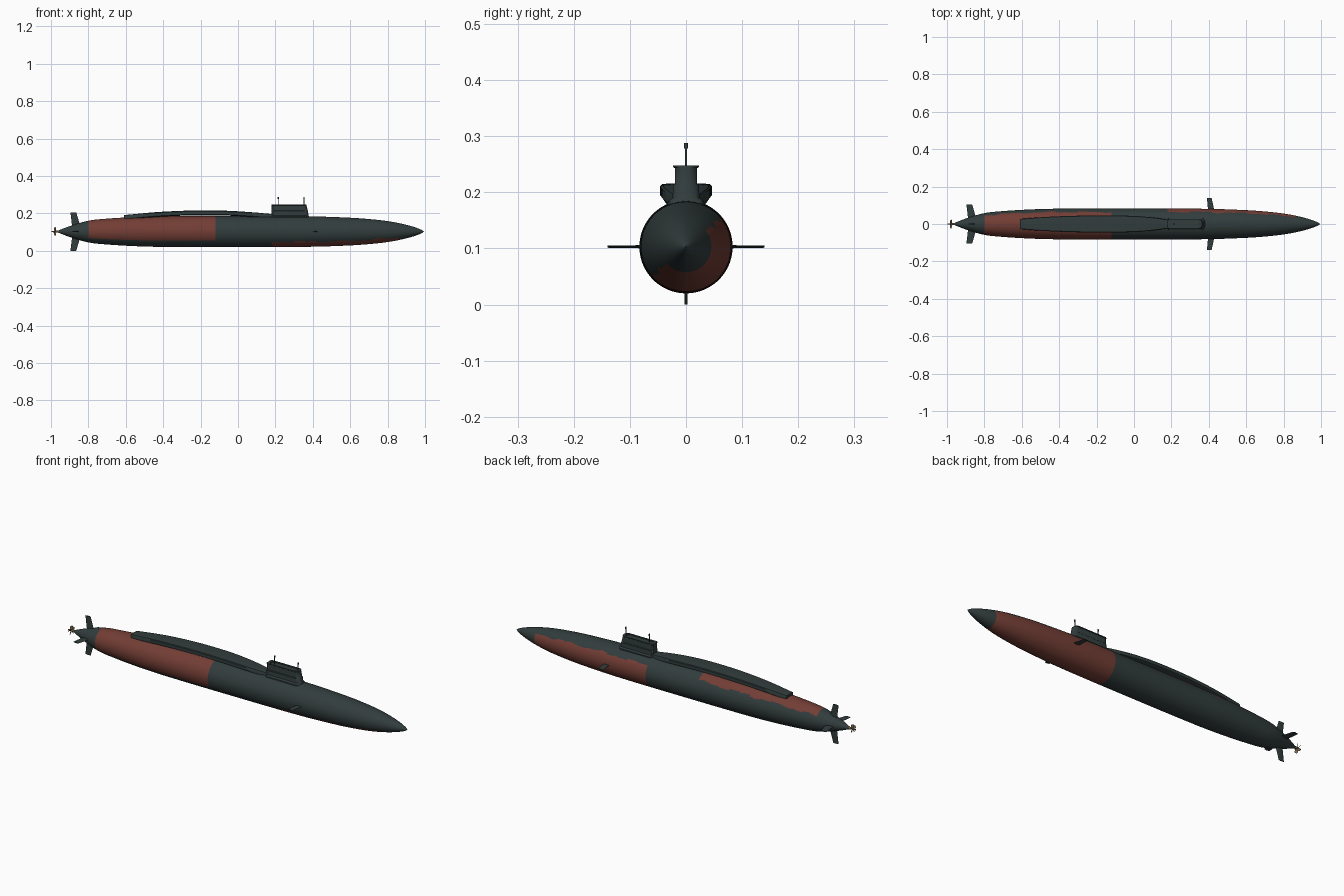
import bpy, bmesh, math
from mathutils import Matrix, Vector

if "Cube" in bpy.data.objects:
    bpy.data.objects.remove(bpy.data.objects["Cube"])

CZ = 0.103  # hull axis height


def material(name, rgb):
    m = bpy.data.materials.new(name)
    m.diffuse_color = (*rgb, 1)
    m.use_nodes = True
    m.node_tree.nodes["Principled BSDF"].inputs["Base Color"].default_value = m.diffuse_color
    return m


DARK = material("dark_grey_green", (0.032, 0.046, 0.046))
RED = material("rust_red", (0.17, 0.047, 0.035))
BRASS = material("dull_brass", (0.22, 0.16, 0.08))


def finish(bm, name, mats, angle=35):
    bmesh.ops.recalc_face_normals(bm, faces=bm.faces)
    me = bpy.data.meshes.new(name)
    bm.to_mesh(me)
    bm.free()
    ob = bpy.data.objects.new(name, me)
    bpy.context.collection.objects.link(ob)
    for m in mats:
        me.materials.append(m)
    bpy.ops.object.select_all(action='DESELECT')
    ob.select_set(True)
    bpy.context.view_layer.objects.active = ob
    bpy.ops.object.shade_smooth_by_angle(angle=math.radians(angle))
    return ob


def loft(bm, rings):
    """Skin closed rings of points and cap both ends."""
    vs = [[bm.verts.new(p) for p in r] for r in rings]
    n = len(vs[0])
    for a, b in zip(vs, vs[1:]):
        for i in range(n):
            bm.faces.new((a[i], a[(i + 1) % n], b[(i + 1) % n], b[i]))
    bm.faces.new(vs[0])
    bm.faces.new(vs[-1])


def curve(pts, x):
    """Smooth interpolation through (x, value) points."""
    def slope(i):
        a, b = pts[max(i - 1, 0)], pts[min(i + 1, len(pts) - 1)]
        return (b[1] - a[1]) / (b[0] - a[0])
    for i in range(len(pts) - 1):
        (x0, y0), (x1, y1) = pts[i], pts[i + 1]
        if x <= x1 or i == len(pts) - 2:
            h = x1 - x0
            t = min(max((x - x0) / h, 0), 1)
            return ((2*t**3 - 3*t*t + 1) * y0 + (t**3 - 2*t*t + t) * h * slope(i)
                    + (3*t*t - 2*t**3) * y1 + (t**3 - t*t) * h * slope(i + 1))


# Hull: body of revolution with two rust-red half wraps
PROFILE = [(-0.96, 0.006), (-0.9, 0.029), (-0.8, 0.058), (-0.7, 0.069), (-0.55, 0.078),
           (-0.4, 0.082), (0, 0.083), (0.4, 0.081), (0.6, 0.074), (0.7, 0.067), (0.8, 0.056),
           (0.88, 0.041), (0.94, 0.025), (0.98, 0.010), (0.994, 0.001)]
SEG = 120
xs = [-0.96 + 0.02 * i for i in range(97)] + [0.97, 0.98, 0.988, 0.994]
bm = bmesh.new()
loft(bm, [[(x, curve(PROFILE, x) * math.cos(2 * math.pi * k / SEG),
            CZ + curve(PROFILE, x) * math.sin(2 * math.pi * k / SEG)) for k in range(SEG)] for x in xs])
for f in bm.faces:
    c = f.calc_center_median()
    ang = math.degrees(math.atan2(c.z - CZ, c.y)) % 360
    wave = 3 * math.sin(c.x * 31) + 2 * math.sin(c.x * 73)
    upper = 39 + wave < ang < 216
    if (-0.8 < c.x < -0.12 and upper) or (0.18 < c.x < 0.87 and not upper
                                           and not 216 <= ang < 222 + wave):
        f.material_index = 1
finish(bm, "hull", [DARK, RED])

# Raised deck behind the sail: slab that arches over the hull
WIDTH = [(-0.61, 0.027), (-0.5, 0.036), (-0.35, 0.043), (-0.15, 0.046), (0.0, 0.043), (0.1, 0.035), (0.19, 0.022)]
TOP = [(-0.61, 0.191), (-0.45, 0.206), (-0.3, 0.214), (-0.18, 0.216), (-0.05, 0.214), (0.08, 0.206), (0.19, 0.196)]
SECTION = [(1, -0.005), (0.93, -0.0015), (0.6, 0), (-0.6, 0), (-0.93, -0.0015), (-1, -0.005),
           (-1, -0.021), (-0.8, -0.026), (0.8, -0.026), (1, -0.021)]
bm = bmesh.new()
loft(bm, [[(x, curve(WIDTH, x) * u, curve(TOP, x) + d) for u, d in SECTION]
          for x in [-0.61 + 0.02 * i for i in range(41)]])
finish(bm, "missile_deck", [DARK])


# Sail: rounded-end tower with flared foot, lip and recessed top
def sail_ring(x0, x1, w, z):
    pts = []
    for i in range(9):  # rounded front
        a = math.pi * (i / 8 - 0.5)
        pts.append((x1 - 0.018 + 0.018 * math.cos(a), w * math.sin(a), z))
    return pts + [(x0 + 0.006, w, z), (x0, w * 0.75, z), (x0, -w * 0.75, z), (x0 + 0.006, -w, z)]


bm = bmesh.new()
loft(bm, [sail_ring(0.18, x1, w, z) for x1, w, z in (
    (0.382, 0.034, 0.165), (0.380, 0.032, 0.184), (0.377, 0.024, 0.190), (0.374, 0.023, 0.212),
    (0.373, 0.020, 0.215), (0.366, 0.020, 0.243), (0.366, 0.023, 0.245), (0.365, 0.023, 0.248))]
    + [sail_ring(0.195, 0.352, 0.017, z) for z in (0.248, 0.243)])
finish(bm, "sail", [DARK])


# Masts with thicker heads
def rod(bm, x, z0, z1, r):
    bmesh.ops.create_cone(bm, cap_ends=True, segments=12, radius1=r, radius2=r, depth=z1 - z0,
                          matrix=Matrix.Translation((x, 0, (z0 + z1) / 2)))


for name, x in (("rear_mast", 0.215), ("front_mast", 0.353)):
    bm = bmesh.new()
    rod(bm, x, 0.23, 0.282, 0.0022)
    rod(bm, x, 0.278, 0.288, 0.0036)
    finish(bm, name, [DARK])


# Tapered fins pointing out from the hull axis at a given roll angle
def fin(name, roll, root, tip, r0, r1, t):
    bm = bmesh.new()
    rings = []
    for (xa, xb), r, th in ((root, r0, t), (tip, r1, t * 0.6)):
        m = xa + (xb - xa) * 0.65
        rings.append([(xa, r, 0), (m, r, th), (xb, r, 0), (m, r, -th)])
    loft(bm, rings)
    bm.transform(Matrix.Translation((0, 0, CZ)) @ Matrix.Rotation(math.radians(roll), 4, 'X'))
    finish(bm, name, [DARK])


for name, roll in (("left", 0), ("top", 90), ("right", 180), ("bottom", 270)):
    fin(name + "_tail_fin", roll, (-0.885, -0.838), (-0.896, -0.865), 0.012, CZ, 0.004)
for name, roll in (("left", 0), ("right", 180)):
    fin(name + "_bow_plane", roll, (0.397, 0.432), (0.390, 0.415), 0.06, 0.14, 0.003)

# Propeller: hub and twisted blades
bm = bmesh.new()
bmesh.ops.create_cone(bm, cap_ends=True, segments=16, radius1=0.007, radius2=0.003, depth=0.05,
                      matrix=Matrix.Translation((-0.972, 0, CZ)) @ Matrix.Rotation(-math.pi / 2, 4, 'Y'))
for k in range(5):
    rings = []
    for r, half, twist in ((0.003, 0.004, 60), (0.012, 0.008, 50), (0.019, 0.008, 40), (0.024, 0.004, 35)):
        c, s = math.cos(math.radians(twist)), math.sin(math.radians(twist))
        rings.append([Vector((u * half * s + v * c, u * half * c - v * s, r))
                      for u, v in ((-1, 0), (0, 0.001), (1, 0), (0, -0.001))])
    place = Matrix.Translation((-0.978, 0, CZ)) @ Matrix.Rotation(2 * math.pi * k / 5, 4, 'X')
    loft(bm, [[place @ p for p in ring] for ring in rings])
finish(bm, "propeller", [BRASS])
